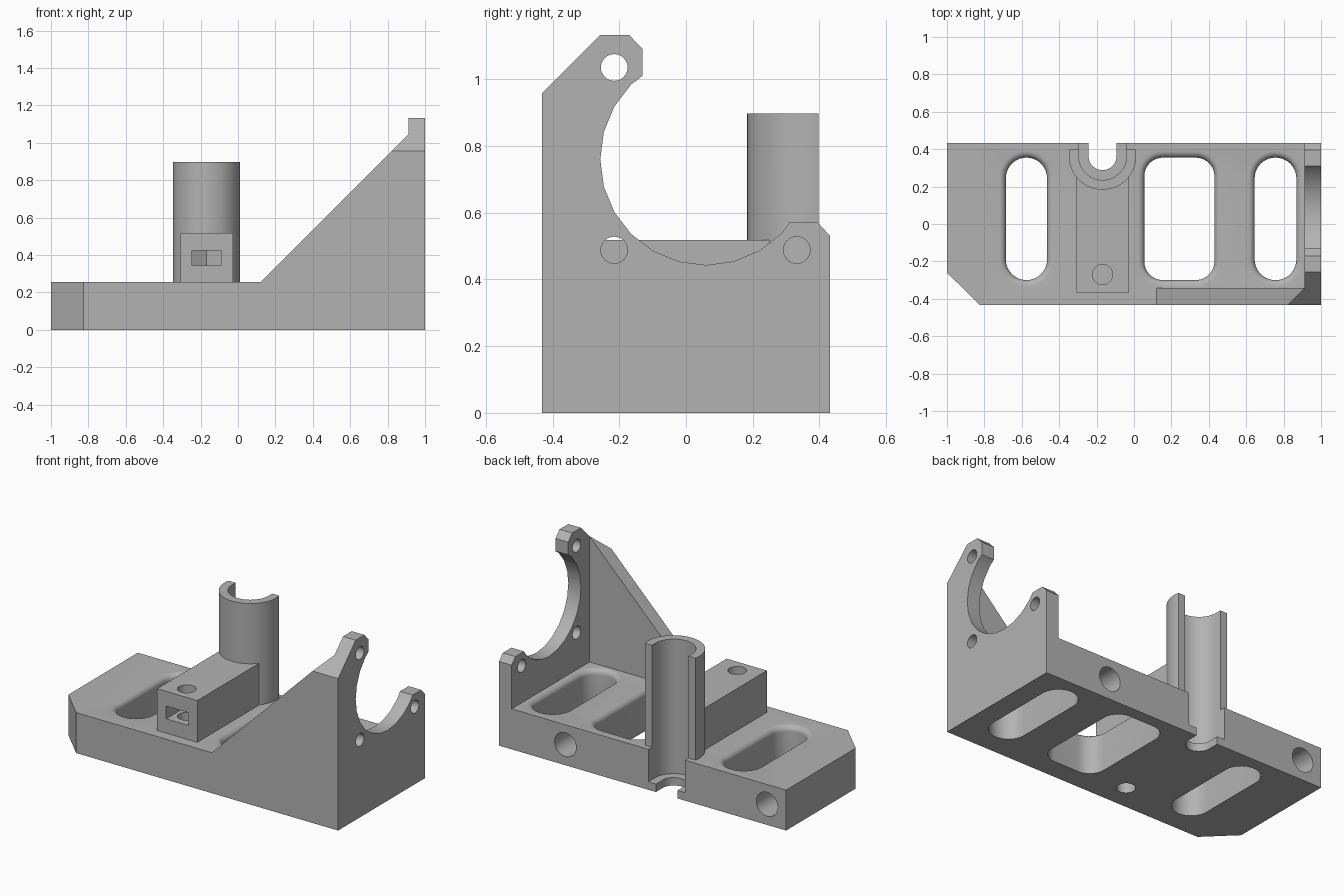
import bpy, bmesh, math
from mathutils import Vector

if "Cube" in bpy.data.objects:
    bpy.data.objects.remove(bpy.data.objects["Cube"], do_unlink=True)

gray = bpy.data.materials.new("plain gray")
gray.use_nodes = True
gray.diffuse_color = (0.45, 0.45, 0.45, 1)
gray.node_tree.nodes["Principled BSDF"].inputs["Base Color"].default_value = (0.45, 0.45, 0.45, 1)

PLACE = {"x": lambda a, b, h: Vector((h, a, b)),
         "y": lambda a, b, h: Vector((a, h, b)),
         "z": lambda a, b, h: Vector((a, b, h))}


def loft(name, axis, layers):
    """Solid through a stack of (height, outline) layers."""
    bm = bmesh.new()
    rings = [[bm.verts.new(PLACE[axis](a, b, h)) for a, b in pts] for h, pts in layers]
    bm.faces.new(rings[0])
    bm.faces.new(rings[-1])
    for low, high in zip(rings, rings[1:]):
        for i in range(len(low)):
            j = (i + 1) % len(low)
            bm.faces.new((low[i], low[j], high[j], high[i]))
    bmesh.ops.recalc_face_normals(bm, faces=bm.faces)
    mesh = bpy.data.meshes.new(name)
    bm.to_mesh(mesh)
    bm.free()
    mesh.materials.append(gray)
    ob = bpy.data.objects.new(name, mesh)
    bpy.context.collection.objects.link(ob)
    return ob


def prism(name, axis, lo, hi, pts):
    return loft(name, axis, [(lo, pts), (hi, pts)])


def arc(cx, cy, r, start, end, n):
    angles = [math.radians(start + (end - start) * i / n) for i in range(n + 1)]
    return [(cx + r * math.cos(t), cy + r * math.sin(t)) for t in angles]


def circle(cx, cy, r, n=32):
    return arc(cx, cy, r, 0, 360, n)[:-1]


def rect(x0, x1, y0, y1):
    return [(x0, y0), (x1, y0), (x1, y1), (x0, y1)]


def rounded(x0, x1, y0, y1, r, grow):
    """Rounded rectangle, grown outwards."""
    pts = []
    for cx, cy, a in ((x1 - r, y1 - r, 0), (x0 + r, y1 - r, 90),
                      (x0 + r, y0 + r, 180), (x1 - r, y0 + r, 270)):
        pts += arc(cx, cy, r + grow, a, a + 90, 10)
    return pts


def combine(target, other, operation):
    mod = target.modifiers.new(operation.lower(), "BOOLEAN")
    mod.operation, mod.solver, mod.object = operation, "EXACT", other
    bpy.context.view_layer.objects.active = target
    bpy.ops.object.modifier_apply(modifier=mod.name)
    bpy.data.objects.remove(other, do_unlink=True)


TOP, SIDE = 0.255, 0.432
TX, TY = -0.168, 0.363          # tube centre

# Base slab with one clipped corner
body = prism("bracket_body", "z", 0, TOP,
             [(-1, -0.26), (-0.825, -SIDE), (1, -SIDE), (1, SIDE), (-1, SIDE)])

# End plate with a large round cradle
cradle = arc(0.06, 0.76, 0.317, 315, 135, 12)
plate = prism("end_plate", "x", 0.912, 1,
              [(-SIDE, 0), (SIDE, 0), (SIDE, 0.53), (0.395, 0.57), (0.31, 0.57)]
              + cradle + [(-0.13, 1.01), (-0.13, 1.09), (-0.17, 1.132), (-0.257, 1.132), (-SIDE, 0.957)])

# Sloping gusset, bevelled along the same plane as the plate
gusset = prism("gusset", "y", -SIDE, -0.342,
               [(0.02, 0.155), (0.95, 0.155), (0.95, 1.085), (0.12, TOP)])
clip = prism("gusset_clip", "x", 0, 1.2, [(-0.632, 0.757), (-0.132, 1.257), (-0.632, 1.5)])
combine(gusset, clip, "DIFFERENCE")

# Nut block and upright half tube
block = prism("nut_block", "z", 0.1, 0.518, rect(-0.308, -0.028, -0.365, 0.3))
tube = prism("tube", "z", 0.1, 0.897, arc(TX, TY, 0.18, 169, 371, 48))

for part in (plate, gusset, block, tube):
    combine(body, part, "UNION")

# Long slots with eased top edges
EASE = 0.035
for x0, x1, r in ((-0.685, -0.465, 0.1099), (0.055, 0.43, 0.1), (0.645, 0.868, 0.111)):
    layers = [(-0.1, rounded(x0, x1, -0.3, 0.355, r, 0))]
    for i in range(7):
        t = math.radians(15 * i)
        layers.append((TOP - EASE + EASE * math.sin(t),
                       rounded(x0, x1, -0.3, 0.355, r, EASE * (1 - math.cos(t)))))
    layers.append((TOP + 0.005, layers[-1][1]))
    combine(body, loft("slot_cutter", "z", layers), "DIFFERENCE")

# Tube bore open to the back, with a narrower slot through the floor
for r, lo, hi in ((0.128, 0.05, 1.2), (0.075, -0.1, 0.1)):
    bore = arc(TX, TY, r, 180, 360, 32) + [(TX + r, 0.6), (TX - r, 0.6)]
    combine(body, prism("bore_cutter", "z", lo, hi, bore), "DIFFERENCE")

# Pointed nut pocket, and screw hole above and below it
pocket = [(-0.245, -0.6), (-0.091, -0.6), (-0.091, -0.225), (TX, -0.18), (-0.245, -0.225)]
combine(body, prism("pocket_cutter", "z", 0.345, 0.425, pocket), "DIFFERENCE")
for lo, hi in ((-0.1, 0.36), (0.435, 0.7)):
    combine(body, prism("screw_cutter", "z", lo, hi, circle(TX, -0.27, 0.054)), "DIFFERENCE")

# Plate screw holes
for y, z in ((-0.215, 1.035), (-0.215, 0.488), (0.332, 0.488)):
    combine(body, prism("plate_hole_cutter", "x", 0.8, 1.1, circle(y, z, 0.04)), "DIFFERENCE")

# Blind holes in the back edge
for x in (0.538, -0.867):
    combine(body, prism("back_hole_cutter", "y", -0.2, 0.6, circle(x, 0.13, 0.075)), "DIFFERENCE")

# Tidy flat faces and smooth the curved ones
bm = bmesh.new()
bm.from_mesh(body.data)
bmesh.ops.remove_doubles(bm, verts=bm.verts, dist=0.0002)
bmesh.ops.dissolve_limit(bm, angle_limit=math.radians(0.5), verts=bm.verts, edges=bm.edges)
bm.to_mesh(body.data)
bm.free()
bpy.ops.object.select_all(action="DESELECT")
body.select_set(True)
bpy.context.view_layer.objects.active = body
bpy.ops.object.shade_smooth_by_angle(angle=math.radians(30))
